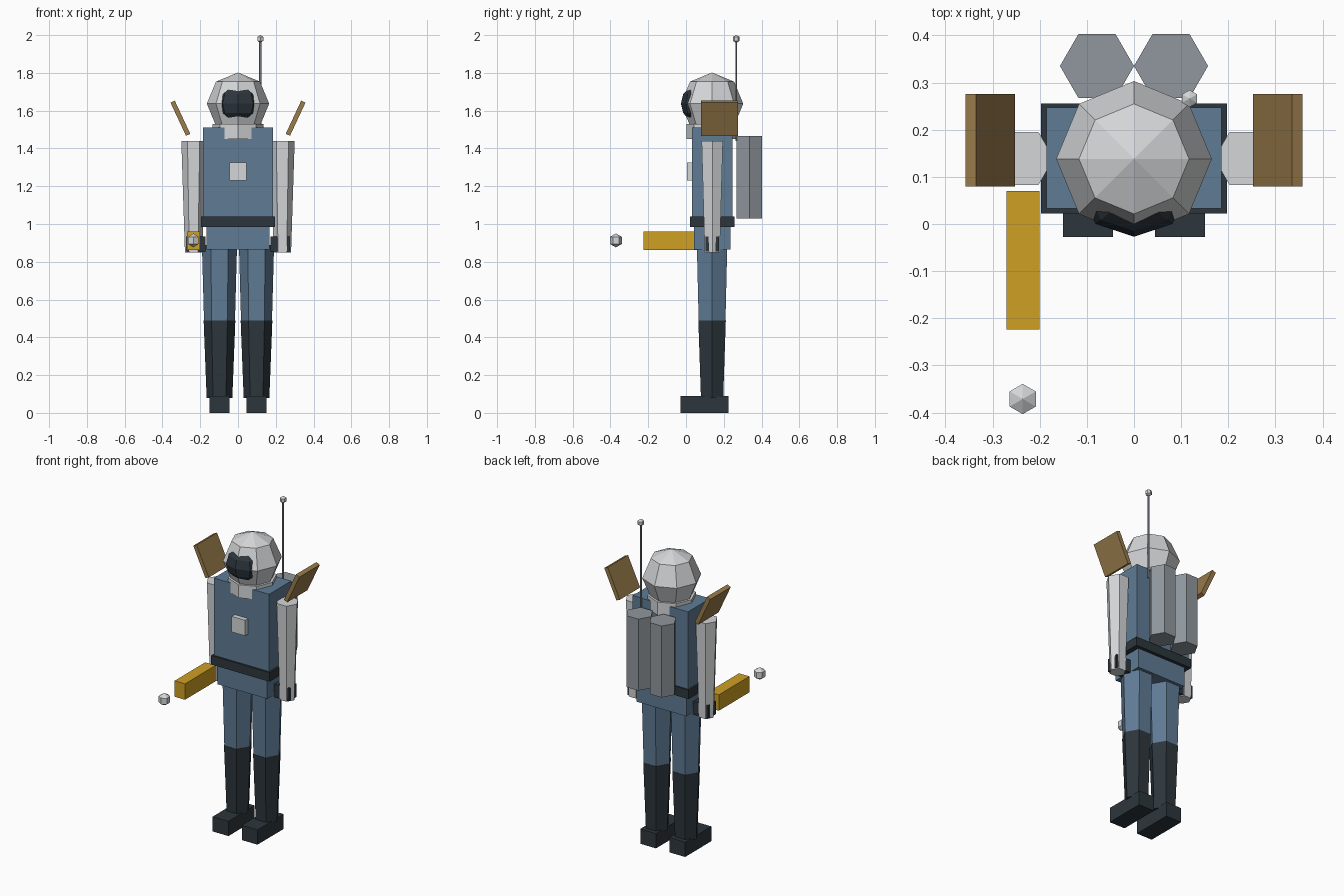
import bpy, math
from mathutils import Vector

if "Cube" in bpy.data.objects:
    bpy.data.objects.remove(bpy.data.objects["Cube"], do_unlink=True)


def material(name, rgb):
    m = bpy.data.materials.new(name)
    m.use_nodes = True
    m.diffuse_color = (*rgb, 1)
    m.node_tree.nodes["Principled BSDF"].inputs["Base Color"].default_value = (*rgb, 1)
    return m


BLUE = material("suit blue", (0.115, 0.2, 0.3))
DARK = material("dark slate", (0.026, 0.037, 0.046))
WHITE = material("off white", (0.66, 0.67, 0.68))
GREY = material("tank grey", (0.28, 0.31, 0.34))
GOLD = material("tool gold", (0.62, 0.35, 0.017))
BROWN = material("panel brown", (0.32, 0.2, 0.07))
BODY_Y = 0.138


def finish(name, mat):
    ob = bpy.context.object
    ob.name = name
    ob.data.materials.append(mat)
    return ob


def box(name, mat, low, high, tilt=0):
    low, high = Vector(low), Vector(high)
    bpy.ops.mesh.primitive_cube_add(size=1, location=(low + high) / 2, rotation=(0, tilt, 0))
    bpy.context.object.scale = high - low
    return finish(name, mat)


def tube(name, mat, x, y, bottom, top, r_bottom, r_top, sides=6):
    # Corners of the cross-section point along x
    bpy.ops.mesh.primitive_cone_add(vertices=sides, radius1=r_bottom, radius2=r_top, depth=top - bottom,
                                    location=(x, y, (bottom + top) / 2), rotation=(0, 0, math.pi / 2))
    return finish(name, mat)


def ball(name, mat, centre, radius, sides, rings, scale=(1, 1, 1)):
    bpy.ops.mesh.primitive_uv_sphere_add(segments=sides, ring_count=rings, radius=radius, location=centre)
    bpy.context.object.scale = scale
    return finish(name, mat)


# Torso, belt and hips
box("torso", BLUE, (-0.186, 0.033, 1.0), (0.186, 0.247, 1.51))
box("belt", DARK, (-0.197, 0.022, 0.985), (0.197, 0.256, 1.04))
box("hips", BLUE, (-0.167, 0.042, 0.865), (0.167, 0.236, 1.0))
box("chest_panel", WHITE, (-0.045, 0.004, 1.23), (0.045, 0.04, 1.325))

# Collar, helmet and visor
tube("collar", WHITE, 0, BODY_Y, 1.45, 1.53, 0.135, 0.135, 8)
ball("helmet", WHITE, (0, BODY_Y, 1.637), 0.165, 8, 4)
ball("visor", DARK, (0, 0.065, 1.637), 0.1, 8, 6, (1.15, 0.92, 1))

# Limbs and back equipment, left and right
for side, s in (("left", 1), ("right", -1)):
    tube(side + "_arm", WHITE, s * 0.235, 0.139, 0.85, 1.44, 0.046, 0.065)
    box(side + "_glove", DARK, (s * 0.222 - 0.05, 0.102, 0.855), (s * 0.222 + 0.05, 0.176, 0.935))
    tube(side + "_thigh", BLUE, s * 0.098, BODY_Y, 0.49, 0.89, 0.082, 0.093)
    tube(side + "_shin", DARK, s * 0.098, BODY_Y, 0.08, 0.49, 0.068, 0.084)
    box(side + "_boot", DARK, (s * 0.098 - 0.053, -0.028, 0), (s * 0.098 + 0.053, 0.224, 0.09))
    tube(side + "_tank", GREY, s * 0.0785, 0.335, 1.03, 1.465, 0.0785, 0.0785)
    box(side + "_shoulder_panel", BROWN, (s * 0.305 - 0.0125, 0.08, 1.463),
        (s * 0.305 + 0.0125, 0.276, 1.657), s * math.radians(25))

# Antenna
tube("antenna_rod", GREY, 0.118, 0.266, 1.44, 1.98, 0.006, 0.006)
ball("antenna_tip", WHITE, (0.118, 0.266, 1.98), 0.021, 6, 2)

# Hand tool and its floating tip
box("hand_tool", GOLD, (-0.27, -0.224, 0.863), (-0.2, 0.07, 0.96))
ball("tool_tip", WHITE, (-0.236, -0.371, 0.913), 0.037, 6, 3)
